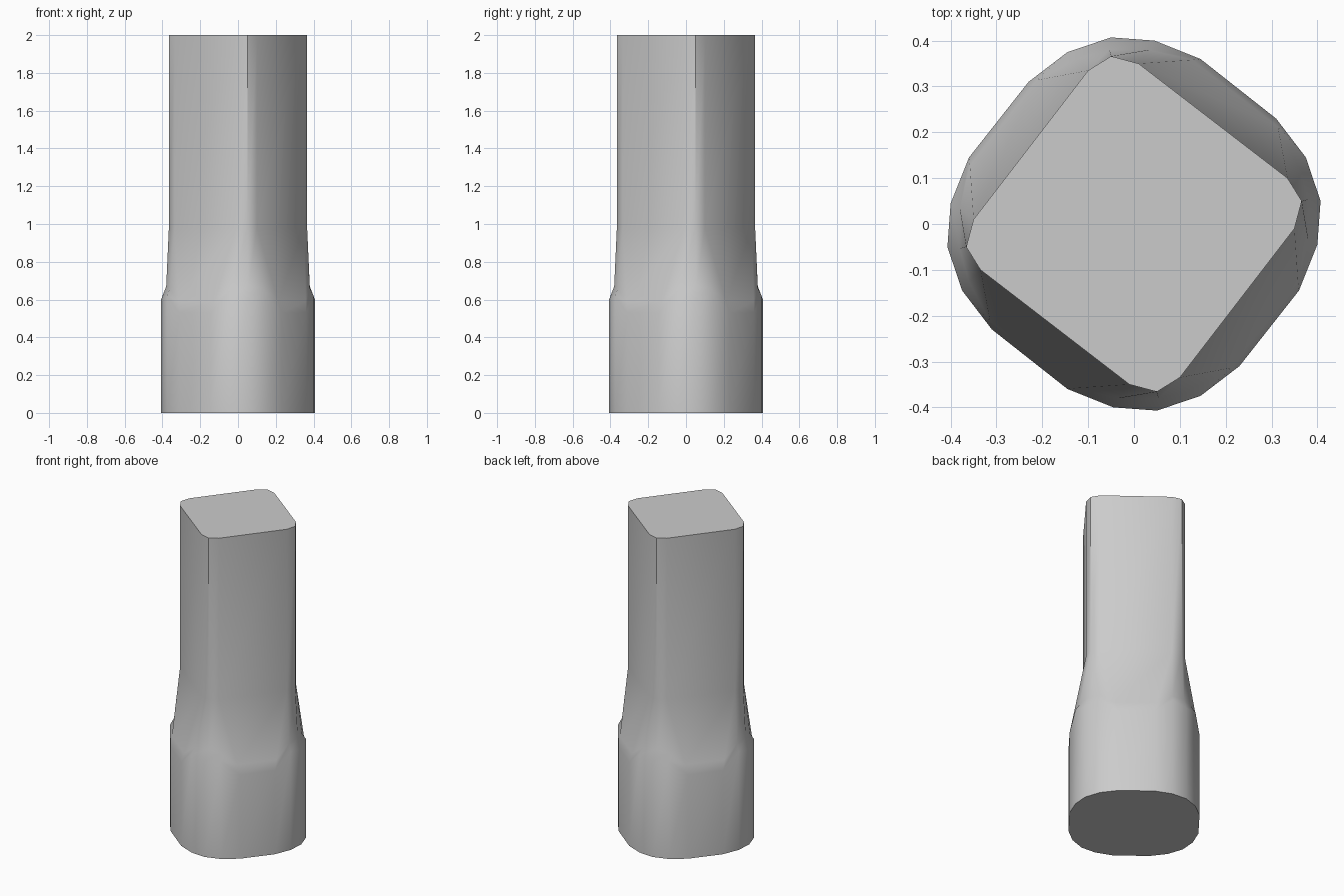
import bpy, bmesh
from math import radians
from mathutils import Matrix

if "Cube" in bpy.data.objects:
    bpy.data.objects.remove(bpy.data.objects["Cube"])

# One quarter of each cross-section, bottom to top (the form repeats every 90 degrees)
base = [(0.36, -0.145), (0.40, -0.045), (0.407, 0.05), (0.375, 0.145), (0.31, 0.23)]
knee = [(0.358, -0.127), (0.38, -0.033), (0.38, 0.054), (0.36, 0.125), (0.314, 0.212)]
neck = [(0.35, -0.01), (0.35, -0.01), (0.366, 0.05), (0.335, 0.10), (0.335, 0.10)]

levels = [
    (base, [0] * 5),
    (base, [0.53, 0.62, 0.60, 0.62, 0.53]),
    (knee, [0.59, 0.66, 0.67, 0.66, 0.59]),
    (neck, [0.98] * 5),
    (neck, [2.0] * 5),
]

bm = bmesh.new()


def ring(points, heights):
    verts = []
    for q in range(4):
        turn = Matrix.Rotation(radians(90 * q), 4, 'Z')
        for (x, y), z in zip(points, heights):
            v = bm.verts.new((x, y, z))
            v.co = turn @ v.co
            verts.append(v)
    return verts


# Loft the rings and cap both ends
rings = [ring(p, h) for p, h in levels]
for low, high in zip(rings, rings[1:]):
    n = len(low)
    for i in range(n):
        j = (i + 1) % n
        bm.faces.new((low[i], low[j], high[j], high[i]))
bm.faces.new(list(reversed(rings[0])))
bm.faces.new(rings[-1])

# Merge the doubled neck corners, where five base points become three
bmesh.ops.remove_doubles(bm, verts=bm.verts, dist=0.0005)
bmesh.ops.recalc_face_normals(bm, faces=bm.faces)

mesh = bpy.data.meshes.new("tapered_post")
bm.to_mesh(mesh)
bm.free()
post = bpy.data.objects.new("tapered_post", mesh)
bpy.context.collection.objects.link(post)

# Smooth sides, sharp rims
bpy.context.view_layer.objects.active = post
post.select_set(True)
bpy.ops.object.shade_smooth_by_angle(angle=radians(45))
